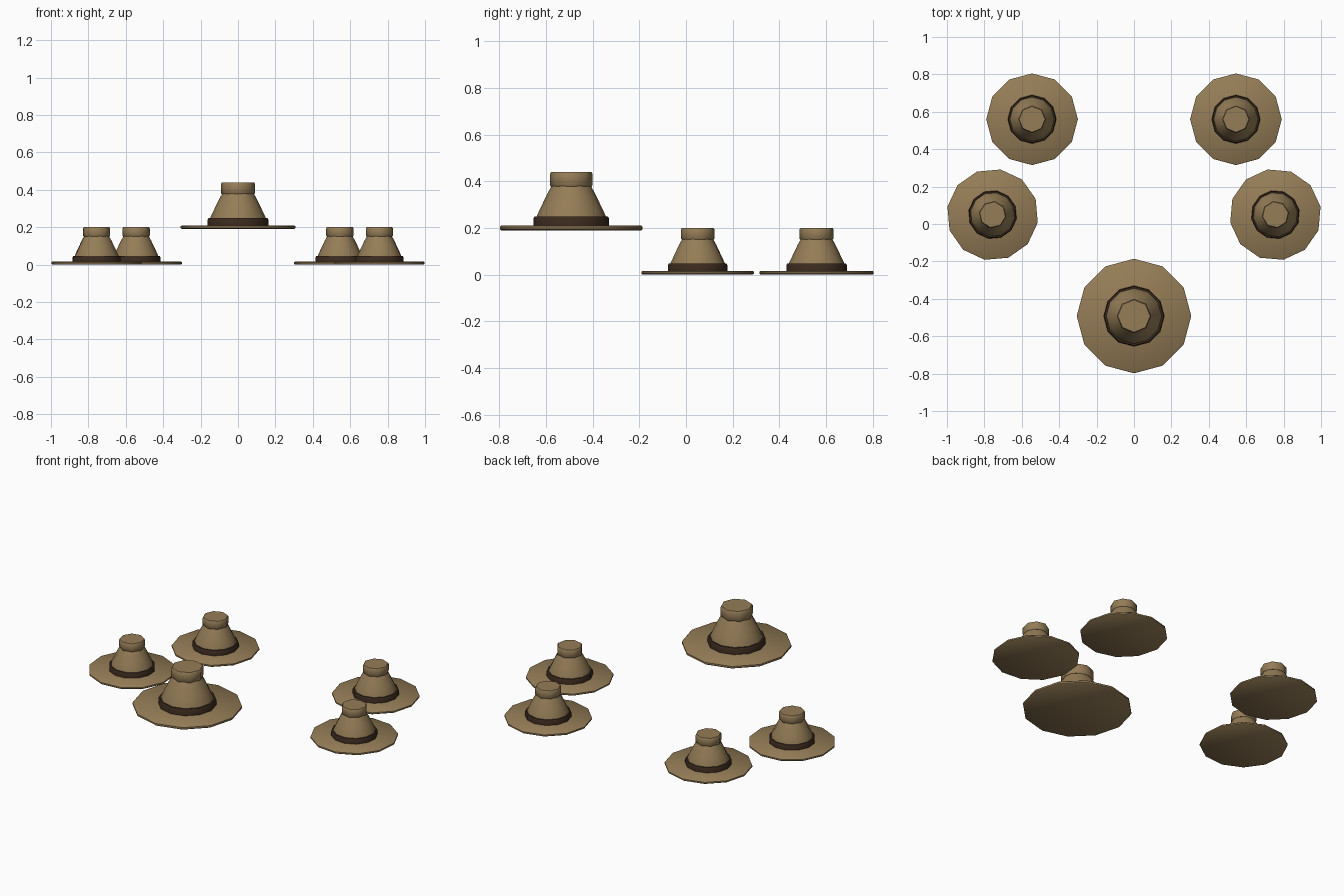
import bpy, bmesh
from math import sin, cos, pi, radians

if "Cube" in bpy.data.objects:
    bpy.data.objects.remove(bpy.data.objects["Cube"])


def material(name, rgb):
    m = bpy.data.materials.new(name)
    m.diffuse_color = (*rgb, 1)
    m.use_nodes = True
    m.node_tree.nodes["Principled BSDF"].inputs["Base Color"].default_value = m.diffuse_color
    return m


FELT = material("brown_felt", (0.30, 0.205, 0.095))
RIBBON = material("dark_ribbon", (0.045, 0.024, 0.013))

# Each part of a hat: name, sides, (radius, height) profile, material
PARTS = [
    ("brim", 12, [(0.240, 0.0), (0.245, 0.004), (0.245, 0.012), (0.240, 0.016)], FELT),
    ("band", 12, [(0.130, 0.012), (0.130, 0.040), (0.126, 0.047)], RIBBON),
    ("crown", 12, [(0.120, 0.040), (0.118, 0.050), (0.100, 0.088),
                   (0.080, 0.130), (0.066, 0.154)], FELT),
    ("cap", 8, [(0.070, 0.150), (0.0735, 0.155), (0.0735, 0.193), (0.069, 0.200)], FELT),
]


def lathe(name, sides, profile, mat, loc, scale, turn):
    bm = bmesh.new()
    rings = []
    for r, z in profile:
        rings.append([bm.verts.new((r * sin(2 * pi * i / sides),
                                    r * cos(2 * pi * i / sides), z))
                      for i in range(sides)])
    for a, b in zip(rings, rings[1:]):
        for i in range(sides):
            j = (i + 1) % sides
            bm.faces.new((a[i], a[j], b[j], b[i]))
    bm.faces.new(rings[0])
    bm.faces.new(rings[-1])
    bmesh.ops.recalc_face_normals(bm, faces=bm.faces)
    mesh = bpy.data.meshes.new(name)
    bm.to_mesh(mesh)
    bm.free()
    mesh.materials.append(mat)
    ob = bpy.data.objects.new(name, mesh)
    bpy.context.collection.objects.link(ob)
    ob.location = loc
    ob.scale = (scale,) * 3
    ob.rotation_euler.z = turn
    bpy.ops.object.select_all(action='DESELECT')
    ob.select_set(True)
    bpy.context.view_layer.objects.active = ob
    bpy.ops.object.shade_smooth_by_angle(angle=radians(50))


def hat(label, loc, scale=1.0, turn=0.0):
    for part, sides, profile, mat in PARTS:
        lathe(f"{label}_hat_{part}", sides, profile, mat, loc, scale, turn)


# One large raised hat in front, mirrored pairs at the sides and back
hat("front", (0, -0.492, 0.19), 1.25)
for s, side in ((-1, "left"), (1, "right")):
    hat(f"{side}_side", (s * 0.756, 0.05, 0), 1.0, s * radians(10))
    hat(f"{side}_back", (s * 0.545, 0.56, 0))
